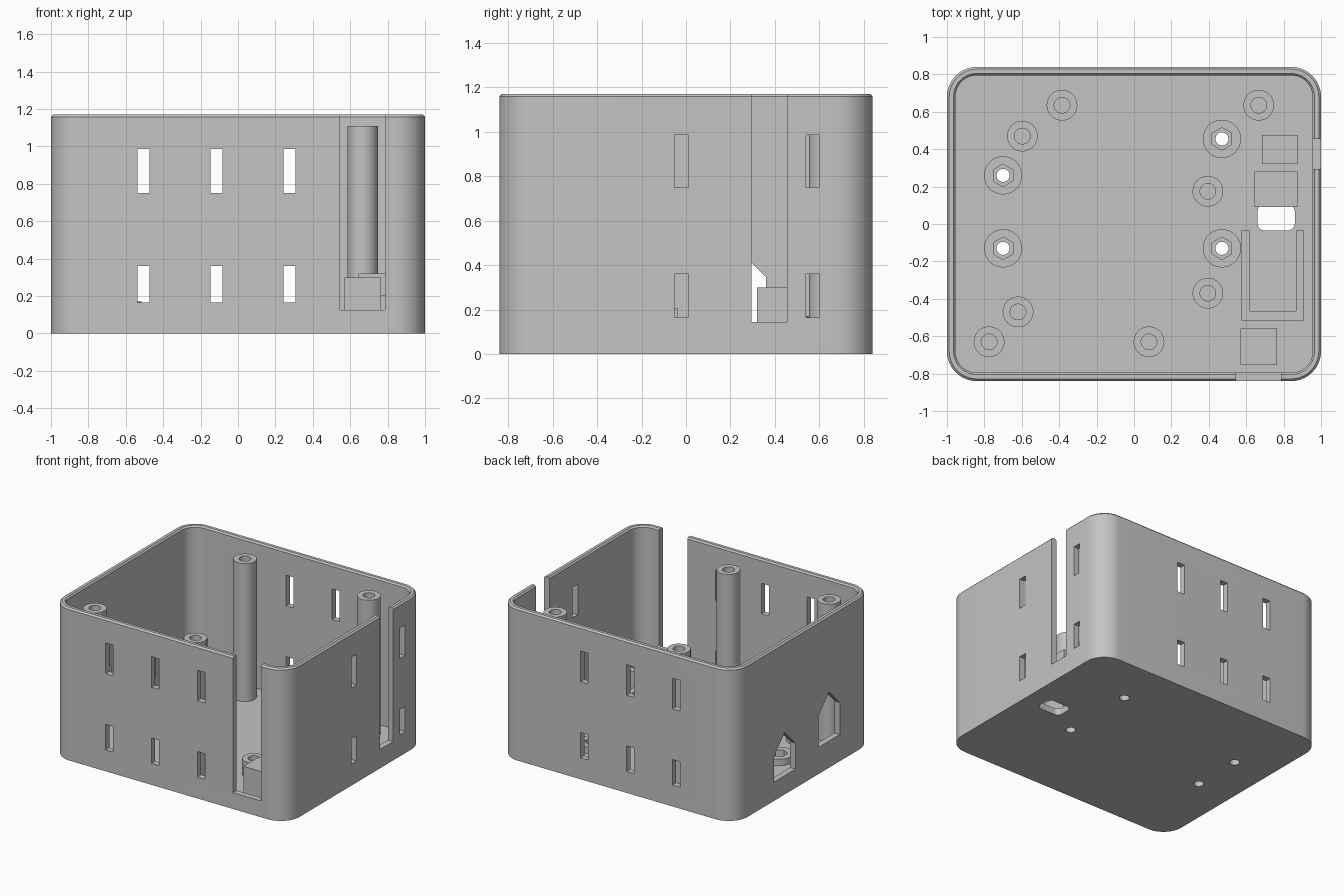
import bpy, bmesh, math

if "Cube" in bpy.data.objects:
    bpy.data.objects.remove(bpy.data.objects["Cube"])

mat = bpy.data.materials.new("light_grey")
mat.diffuse_color = (0.55, 0.55, 0.55, 1)
mat.use_nodes = True
mat.node_tree.nodes["Principled BSDF"].inputs["Base Color"].default_value = mat.diffuse_color

FLOOR, TOP = 0.05, 1.17
WX, WY, WALL = 1.0, 0.84, 0.045


def make(name, bm, smooth=True):
    bmesh.ops.recalc_face_normals(bm, faces=bm.faces)
    me = bpy.data.meshes.new(name)
    bm.to_mesh(me)
    bm.free()
    me.materials.append(mat)
    ob = bpy.data.objects.new(name, me)
    bpy.context.collection.objects.link(ob)
    bpy.ops.object.select_all(action='DESELECT')
    ob.select_set(True)
    bpy.context.view_layer.objects.active = ob
    if smooth:
        bpy.ops.object.shade_smooth_by_angle(angle=math.radians(30))
    return ob


def rounded(hx, hy, r, n=12, cx=0, cy=0):
    """Outline of a rounded rectangle."""
    pts = []
    for q, (sx, sy) in enumerate([(1, 1), (-1, 1), (-1, -1), (1, -1)]):
        for i in range(n + 1):
            a = math.pi / 2 * (q + i / n)
            pts.append((cx + sx * (hx - r) + r * math.cos(a),
                        cy + sy * (hy - r) + r * math.sin(a)))
    return pts


def loft(bm, rings, cap_start=True, cap_end=True):
    """Skin a list of (outline, z) rings."""
    loops = [[bm.verts.new((x, y, z)) for x, y in pts] for pts, z in rings]
    for a, b in zip(loops, loops[1:]):
        for i in range(len(a)):
            j = (i + 1) % len(a)
            bm.faces.new((a[i], a[j], b[j], b[i]))
    if cap_start:
        bm.faces.new(loops[0][::-1])
    if cap_end:
        bm.faces.new(loops[-1])


def box(bm, x0, x1, y0, y1, z0, z1):
    loft(bm, [([(x0, y0), (x1, y0), (x1, y1), (x0, y1)], z) for z in (z0, z1)])


def circle(x, y, r, n=48, hexagon=False):
    pts = []
    for i in range(n):
        a = 2 * math.pi * i / n
        rr = r
        if hexagon:   # pointed towards +y and -y
            off = (a + math.pi / 6) % (math.pi / 3) - math.pi / 6
            rr = r * math.cos(math.pi / 6) / math.cos(off)
        pts.append((x + rr * math.cos(a), y + rr * math.sin(a)))
    return pts


def inset(d):
    return rounded(WX - d, WY - d, 0.16 - d)


# Open case with a softened rim
bm = bmesh.new()
loft(bm, [(inset(0), 0), (inset(0), TOP - 0.012), (inset(0.012), TOP),
          (inset(0.035), TOP), (inset(WALL), TOP - 0.012), (inset(WALL), FLOOR)])
case = make("case", bm, smooth=False)

# Openings
cut = bmesh.new()
for z0, z1 in ((0.165, 0.36), (0.75, 0.985)):
    for x in (-0.505, -0.115, 0.275):          # front and back vents
        for s in (-1, 1):
            box(cut, x - 0.032, x + 0.032, s * 0.82 - 0.06, s * 0.82 + 0.06, z0, z1)
    for y in (-0.02, 0.57):                    # right side vents
        box(cut, 0.9, 1.1, y - 0.031, y + 0.031, z0, z1)
box(cut, 0.545, 0.785, -0.9, -0.76, 0.125, 1.3)   # front slit
box(cut, 0.92, 1.1, 0.295, 0.455, 0.145, 1.3)     # right slit
for y, z0, z1 in ((0.23, 0.145, 0.345), (-0.31, 0.205, 0.45)):   # gabled ports
    prof = [(y - 0.13, z0), (y + 0.13, z0), (y + 0.13, z1), (y, z1 + 0.13), (y - 0.13, z1)]
    a = [cut.verts.new((-1.1, p, q)) for p, q in prof]
    b = [cut.verts.new((-0.9, p, q)) for p, q in prof]
    cut.faces.new(a)
    cut.faces.new(b[::-1])
    for i in range(5):
        cut.faces.new((a[i], b[i], b[(i + 1) % 5], a[(i + 1) % 5]))
slot = rounded(0.1, 0.07, 0.04, 8, 0.76, 0.035)   # floor slot
loft(cut, [(slot, -0.1), (slot, 0.15)])
NUTS = [(-0.7, 0.26), (-0.7, -0.13), (0.47, 0.455), (0.47, -0.13)]
for x, y in NUTS:                                 # screw holes
    c = circle(x, y, 0.035, 32)
    loft(cut, [(c, -0.1), (c, 0.15)])
cutter = make("opening_cutter", cut, smooth=False)
cutter.hide_render = True

bpy.ops.object.select_all(action='DESELECT')
case.select_set(True)
bpy.context.view_layer.objects.active = case
mod = case.modifiers.new("openings", 'BOOLEAN')
mod.operation, mod.solver, mod.object = 'DIFFERENCE', 'EXACT', cutter
bpy.ops.object.modifier_apply(modifier=mod.name)
bpy.data.objects.remove(cutter)
bpy.ops.object.shade_smooth_by_angle(angle=math.radians(30))


def post(name, x, y, r, top, hole, bottom, hexagon=False):
    bm = bmesh.new()
    o, h = circle(x, y, r), circle(x, y, hole, hexagon=hexagon)
    loft(bm, [(o, FLOOR), (o, top), (h, top), (h, bottom)], False, not hexagon)
    make(name, bm)


# Nut holders, tall lid posts and short board standoffs
for x, y in NUTS:
    post("nut_holder", x, y, 0.102, 0.1, 0.06, FLOOR, True)
for x, y in [(-0.385, 0.635), (0.667, 0.635), (-0.775, -0.63), (0.08, -0.63)]:
    post("lid_post", x, y, 0.082, 1.11, 0.042, 0.75)
for x, y in [(-0.597, 0.47), (0.395, 0.175), (0.395, -0.37), (-0.62, -0.47)]:
    post("standoff", x, y, 0.082, 0.17, 0.042, 0.07)

# Support blocks
for name, dims in {"front_block": (0.57, 0.765, -0.75, -0.56, FLOOR, 0.3),
                   "side_block": (0.685, 0.875, 0.32, 0.475, FLOOR, 0.3),
                   "middle_block": (0.645, 0.875, 0.09, 0.28, FLOOR, 0.32)}.items():
    bm = bmesh.new()
    box(bm, *dims)
    make(name, bm, smooth=False)

# U-shaped tray wall
bm = bmesh.new()
u = [(0.575, -0.035), (0.575, -0.515), (0.905, -0.515), (0.905, -0.035),
     (0.865, -0.035), (0.865, -0.465), (0.62, -0.465), (0.62, -0.035)]
loft(bm, [(u, FLOOR), (u, 0.205)])
make("tray_wall", bm, smooth=False)
